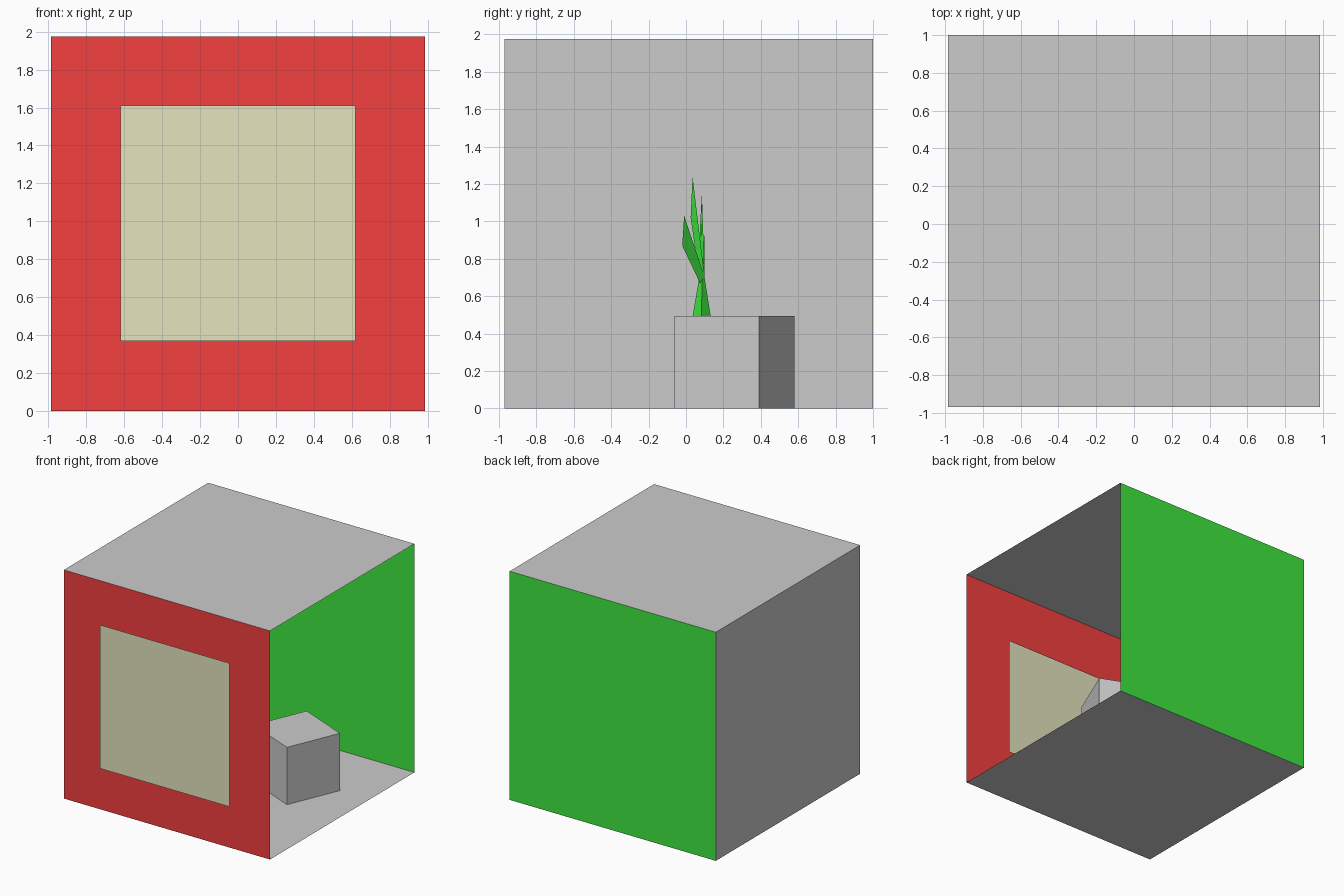
import bpy, bmesh, math
from mathutils import Vector

if "Cube" in bpy.data.objects:
    bpy.data.objects.remove(bpy.data.objects["Cube"])

X, Y0, Y1, H = 0.985, -0.97, 1.0, 1.975
MID = H / 2 + 0.002


def paint(name, rgb):
    m = bpy.data.materials.new(name)
    m.diffuse_color = (*rgb, 1)
    m.use_nodes = True
    m.node_tree.nodes["Principled BSDF"].inputs["Base Color"].default_value = m.diffuse_color
    return m


RED = paint("red", (0.9, 0.05, 0.05))
GREEN = paint("green", (0.05, 0.8, 0.05))
CREAM = paint("cream", (0.78, 0.78, 0.52))


def mesh_object(name, verts, faces, mat=None):
    me = bpy.data.meshes.new(name)
    me.from_pydata(verts, [], faces)
    bm = bmesh.new()
    bm.from_mesh(me)
    bmesh.ops.recalc_face_normals(bm, faces=bm.faces)
    bm.to_mesh(me)
    bm.free()
    if mat:
        me.materials.append(mat)
    ob = bpy.data.objects.new(name, me)
    bpy.context.collection.objects.link(ob)
    return ob


def square_xz(half, y):
    return [(sx * half, y, MID + sz * half)
            for sx, sz in ((-1, -1), (1, -1), (1, 1), (-1, 1))]


def panel(name, corners, mat=None):
    return mesh_object(name, corners, [(0, 1, 2, 3)], mat)


# Room shell: thin sheets, open on the +x side
panel("floor", [(-X, Y0, 0), (X, Y0, 0), (X, Y1, 0), (-X, Y1, 0)])
panel("ceiling", [(-X, Y0, H), (X, Y0, H), (X, Y1, H), (-X, Y1, H)])
panel("rear_wall", [(-X, Y1, 0), (-X, Y0, 0), (-X, Y0, H), (-X, Y1, H)])
panel("green_wall", [(X, Y1, 0), (-X, Y1, 0), (-X, Y1, H), (X, Y1, H)], GREEN)

# Red wall with a square opening
outer = [(-X, Y0, 0), (X, Y0, 0), (X, Y0, H), (-X, Y0, H)]
ring = [(i, (i + 1) % 4, 4 + (i + 1) % 4, 4 + i) for i in range(4)]
mesh_object("red_wall", outer + square_xz(0.525, Y0), ring, RED)

# Light panel just outside the opening
panel("light_panel", square_xz(0.62, -1.0), CREAM)

# Turned block
bpy.ops.mesh.primitive_cube_add(size=1, location=(0.38, 0.26, 0.2475))
block = bpy.context.object
block.name = "block"
block.scale = (0.49, 0.49, 0.495)
block.rotation_euler.z = -math.atan2(0.19, 0.45)

# Plant: tapered four-sided stem and flat forked blades
PX = -0.3
base = [(PX, -0.05, 0), (PX + 0.13, 0.08, 0), (PX, 0.21, 0), (PX - 0.13, 0.08, 0)]
top = [(PX + dx, 0.085 + dy, 0.7)
       for dx, dy in ((0, -0.014), (0.03, 0), (0, 0.014), (-0.03, 0))]
mesh_object("plant_stem", base + top, ring + [(0, 1, 2, 3), (4, 5, 6, 7)], GREEN)


def blade(name, tip_x, tip_y, low, high):
    root = [(PX - 0.03, 0.075, 0.67), (PX + 0.03, 0.075, 0.67),
            (PX + 0.03, 0.1, 0.7), (PX - 0.03, 0.1, 0.7)]
    tx = PX + tip_x
    tip = [(tx - 0.03, tip_y - 0.005, low), (tx + 0.03, tip_y - 0.005, low),
           (tx + 0.03, tip_y + 0.005, high), (tx - 0.03, tip_y + 0.005, high)]
    mesh_object(name, root + tip, ring + [(0, 1, 2, 3), (4, 5, 6, 7)], GREEN)


for i, args in enumerate([(0.12, -0.015, 0.87, 1.03), (0.04, 0.03, 1.02, 1.24),
                          (-0.1, 0.08, 0.97, 1.15), (-0.2, 0.095, 0.82, 0.95)]):
    blade(f"plant_blade_{i + 1}", *args)
